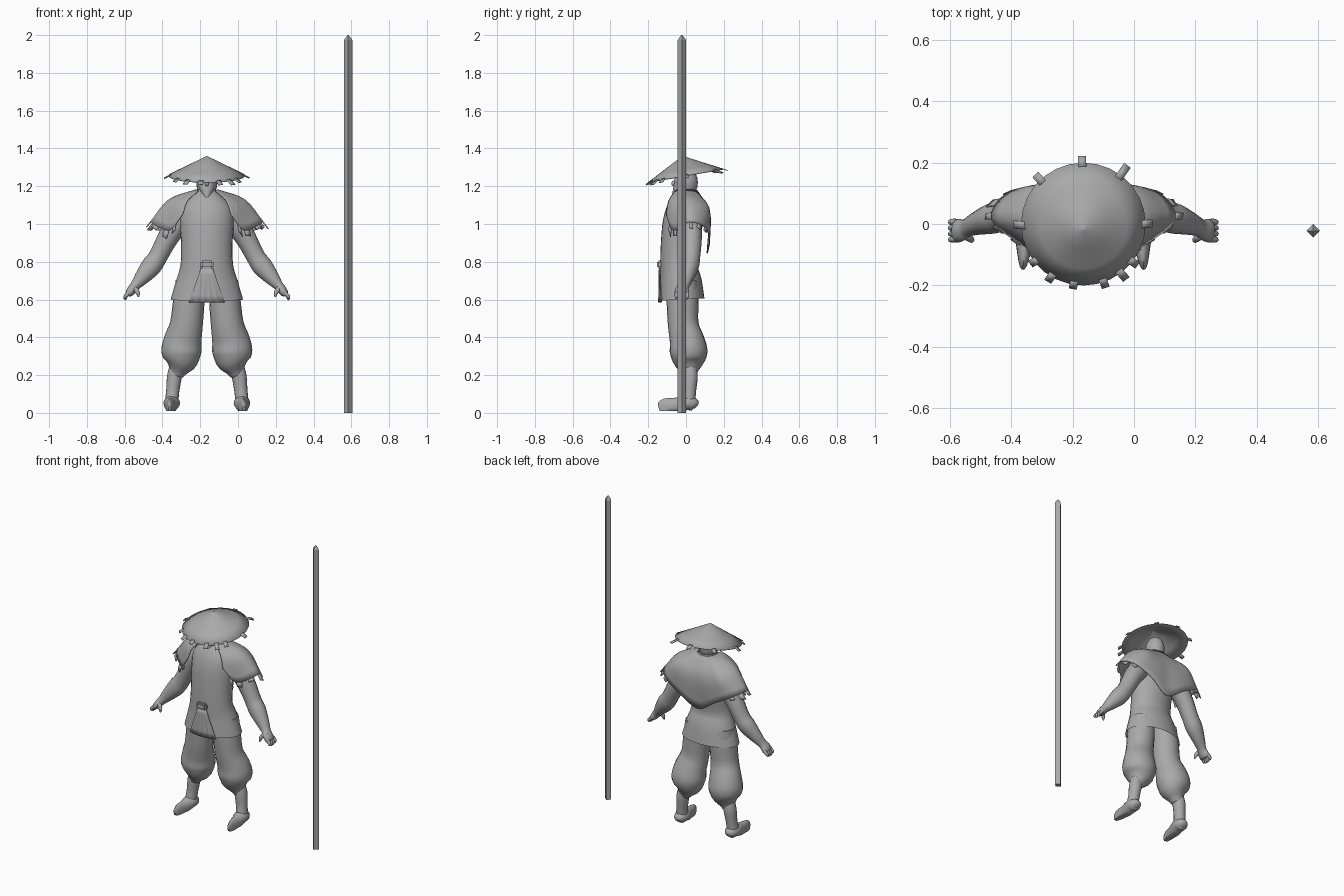
import bpy, bmesh, math
from mathutils import Vector, Matrix

if "Cube" in bpy.data.objects:
    bpy.data.objects.remove(bpy.data.objects["Cube"])

CX = -0.165  # figure centre line
grey = bpy.data.materials.new("plain grey")
grey.diffuse_color = (0.4, 0.4, 0.4, 1)
grey.use_nodes = True
grey.node_tree.nodes["Principled BSDF"].inputs["Base Color"].default_value = grey.diffuse_color


def finish(bm, name, angle=40, thick=0):
    bmesh.ops.recalc_face_normals(bm, faces=bm.faces)
    me = bpy.data.meshes.new(name)
    bm.to_mesh(me)
    bm.free()
    ob = bpy.data.objects.new(name, me)
    bpy.context.collection.objects.link(ob)
    me.materials.append(grey)
    if thick:
        mod = ob.modifiers.new("thickness", 'SOLIDIFY')
        mod.thickness, mod.offset = thick, 0
    if angle:
        bpy.ops.object.select_all(action='DESELECT')
        ob.select_set(True)
        bpy.context.view_layer.objects.active = ob
        bpy.ops.object.shade_smooth_by_angle(angle=math.radians(angle))
    return ob


def spline(pts, n):
    """Catmull-Rom interpolation of equal-length tuples."""
    p = [Vector(q) for q in pts]
    p = [p[0] * 2 - p[1]] + p + [p[-1] * 2 - p[-2]]
    out = []
    for i in range(1, len(p) - 2):
        a, b, c, d = p[i - 1:i + 3]
        for k in range(n):
            t = k / n
            out.append((b * 2 + (c - a) * t + (a * 2 - b * 5 + c * 4 - d) * t * t
                        + (b * 3 - a - c * 3 + d) * t ** 3) * 0.5)
    return out + [p[-2]]


def skin(bm, rows, closed):
    n = len(rows[0])
    for a, b in zip(rows, rows[1:]):
        for i in range(n if closed else n - 1):
            j = (i + 1) % n
            bm.faces.new((a[i], a[j], b[j], b[i]))


def tube(name, pts, s=1, seg=16, n=3, ref=(0, 1, 0), caps=(True, True), floor=0.0):
    """Elliptical loft through (x, y, z, width radius, depth radius)."""
    bm = bmesh.new()
    path = spline(pts, n)
    rows = []
    for i, q in enumerate(path):
        t = Vector(path[min(i + 1, len(path) - 1)][:3]) - Vector(path[max(i - 1, 0)][:3])
        t.normalize()
        u = Vector(ref).cross(t).normalized()
        v = t.cross(u)
        ring = []
        for k in range(seg):
            a = 2 * math.pi * k / seg
            p = Vector(q[:3]) + u * q[3] * math.cos(a) + v * q[4] * math.sin(a)
            ring.append(bm.verts.new((CX + s * p.x, p.y, max(p.z, floor))))
        rows.append(ring)
    skin(bm, rows, True)
    for on, ring in zip(caps, (rows[0], rows[-1])):
        if on:
            bm.faces.new(ring)
    return finish(bm, name, 50)


def ball(name, loc, scale, seg=20):
    bm = bmesh.new()
    bmesh.ops.create_uvsphere(bm, u_segments=seg, v_segments=seg // 2, radius=1,
                              matrix=Matrix.Translation(loc) @ Matrix.Diagonal((*scale, 1)))
    return finish(bm, name, 60)


# Staff: square pole with a pointed tip
bm = bmesh.new()
rows = [[bm.verts.new((0.583 + 0.022 * r * math.cos(k * math.pi / 2),
                       -0.022 + 0.022 * r * math.sin(k * math.pi / 2), z)) for k in range(4)]
        for z, r in ((0, 1), (1.975, 1), (2.0, 0.15))]
skin(bm, rows, True)
bm.faces.new(rows[0])
bm.faces.new(rows[-1])
finish(bm, "staff", 0)

# Straw hat: shallow tilted cone with loose straw ends around the brim
tilt = Matrix.Translation((CX, 0, 1.255)) @ Matrix.Rotation(math.radians(10), 4, 'X')
bm = bmesh.new()


def cone_point(r, a, side=0):
    return tilt @ Vector((r * math.cos(a) - side * math.sin(a), r * math.sin(a) + side * math.cos(a),
                          0.105 * (1 - r / 0.202)))


rows = [[bm.verts.new(cone_point(r, 2 * math.pi * k / 28)) for k in range(28)]
        for r in (0.003, 0.07, 0.14, 0.202)]
skin(bm, rows, True)
bm.faces.new(rows[0])
for deg, ln in ((91, .02), (53, .036), (0, .022), (-38, .022), (-53, .03), (-71, .022),
                (-99, .016), (-121, .022), (-142, .016), (181, .024), (134, .022)):
    a = math.radians(deg)
    bm.faces.new([bm.verts.new(cone_point(r, a, w)) for r, w in
                  ((.19, -.013), (.202 + ln, -.013), (.202 + ln, .013), (.19, .013))])
finish(bm, "straw_hat", 30, 0.004)

# Head, nose, neck and beard
ball("head", (CX, 0, 1.22), (0.056, 0.063, 0.08))
ball("nose", (CX, -0.064, 1.215), (0.011, 0.014, 0.016), 10)
tube("neck", [(0, .015, 1.1, .06, .055), (0, .01, 1.16, .046, .046), (0, .005, 1.2, .043, .045)])
tube("beard", [(0, -.035, 1.205, .042, .028), (0, -.045, 1.175, .034, .028),
               (0, -.062, 1.15, .017, .014), (0, -.073, 1.122, .002, .002)], seg=10)

# Tunic with flared hem
tube("tunic", [(0, -.022, .6, .192, .12), (0, -.028, .7, .163, .11), (0, -.041, .785, .139, .096),
               (0, -.033, .9, .136, .1), (0, -.018, 1.0, .143, .106), (0, -.005, 1.08, .138, .097),
               (0, .003, 1.14, .088, .075), (0, .003, 1.18, .055, .055)], seg=28, caps=(False, True))

# Pleated sash tail fanning down from the buckle
bm = bmesh.new()
rows = []
for k in range(6):
    t = k / 5
    row = []
    for i in range(11):
        x = (i / 5 - 1) * (0.03 + 0.065 * t)
        fold = 0.005 * (i % 2) * t
        row.append(bm.verts.new((CX + x, -0.141 + 1.8 * x * x - 0.004 * t + fold, 0.77 - 0.185 * t)))
    rows.append(row)
skin(bm, rows, False)
finish(bm, "sash_tail", 15, 0.006)

# Buckle
bm = bmesh.new()
bmesh.ops.create_cube(bm, size=1, matrix=Matrix.Translation((CX, -.139, .785))
                      @ Matrix.Diagonal((.07, .03, .044, 1)))
bmesh.ops.bevel(bm, geom=bm.edges[:], offset=.009, segments=2, affect='EDGES')
finish(bm, "buckle", 40)

# Shoulder cape: ribs from neck to hem, running front edge -> shoulder -> back point
ribs = [((.045, -.055, 1.175), (.10, -.09, 1.125), (.128, -.105, 1.05)),
        ((.055, -.04, 1.18), (.165, -.062, 1.105), (.20, -.066, .965)),
        ((.06, 0, 1.18), (.20, .015, 1.128), (.298, .015, 1.01)),
        ((.055, .035, 1.18), (.165, .108, 1.10), (.25, .098, .985)),
        ((.03, .055, 1.175), (.085, .123, 1.07), (.13, .125, .92)),
        ((0, .06, 1.175), (0, .122, 1.06), (0, .112, .845))]
flat = [sum(r, ()) for r in ribs]
flat += [tuple(-c if i % 3 == 0 else c for i, c in enumerate(r)) for r in reversed(flat[:-1])]
cols = [spline([q[0:3], q[3:6], q[6:9]], 4) for q in spline(flat, 4)]
bm = bmesh.new()
skin(bm, [[bm.verts.new((CX + p.x, p.y, p.z)) for p in c] for c in cols], False)
# torn cloth strips on the sleeve hems
for i in list(range(2, 13, 2)) + list(range(27, 38, 2)):
    a, b = cols[i][-1], cols[i + 1][-1]
    drop = (a - cols[i][-2]).normalized() * (0.022 + 0.012 * (i % 3))
    strip = [a, b, b + drop, a + drop * 0.8]
    bm.faces.new([bm.verts.new((CX + p.x, p.y, p.z)) for p in strip])
finish(bm, "shoulder_cape", 50, 0.006)

# Limbs, mirrored
for s, side in ((1, "left"), (-1, "right")):
    tube(side + "_arm", [(.10, .02, 1.06, .06, .06), (.165, .025, .99, .062, .06),
                         (.215, .028, .91, .054, .055), (.26, .025, .825, .05, .05),
                         (.295, .018, .775, .054, .05), (.345, .002, .715, .04, .038),
                         (.378, -.012, .675, .027, .03), (.395, -.02, .655, .025, .034)], s)
    tube(side + "_palm", [(.38, -.013, .675, .02, .026), (.395, -.02, .655, .024, .036),
                          (.411, -.022, .633, .021, .038), (.418, -.022, .622, .012, .034)], s, 12)
    for i in range(4):
        y = -.05 + .019 * i
        drop = (.008, 0, 0, .006)[i]
        tube(f"{side}_finger_{i + 1}", [(.412, y, .637, .011, .010), (.428, y, .62, .011, .010),
                                        (.432, y - .002, .606 + drop, .009, .008),
                                        (.428, y - .003, .598 + drop, .004, .004)], s, 8, 2)
    tube(side + "_thumb", [(.39, -.035, .668, .012, .013), (.372, -.046, .648, .013, .012),
                           (.364, -.052, .63, .010, .010), (.362, -.054, .614, .004, .004)], s, 8, 2)
    tube(side + "_trouser", [(.09, -.02, .70, .075, .08), (.095, -.018, .6, .083, .085),
                             (.108, -.015, .47, .087, .081), (.127, .005, .385, .1, .092),
                             (.135, .014, .325, .106, .1), (.138, .015, .27, .088, .084),
                             (.152, .018, .225, .05, .05), (.162, .02, .2, .036, .036)], s, 20)
    tube(side + "_shin", [(.16, .02, .25, .036, .036), (.172, .022, .19, .039, .04),
                          (.18, .018, .12, .035, .036), (.185, .012, .07, .035, .038),
                          (.186, .01, .03, .034, .038)], s)
    tube(side + "_foot", [(.183, .056, .035, .016, .018), (.184, .042, .045, .034, .036),
                          (.186, 0, .052, .038, .044), (.19, -.05, .038, .043, .032),
                          (.194, -.105, .027, .05, .02), (.196, -.132, .022, .04, .013),
                          (.196, -.142, .019, .022, .007)], s, 16, 3, (1, 0, 0), floor=.01)
